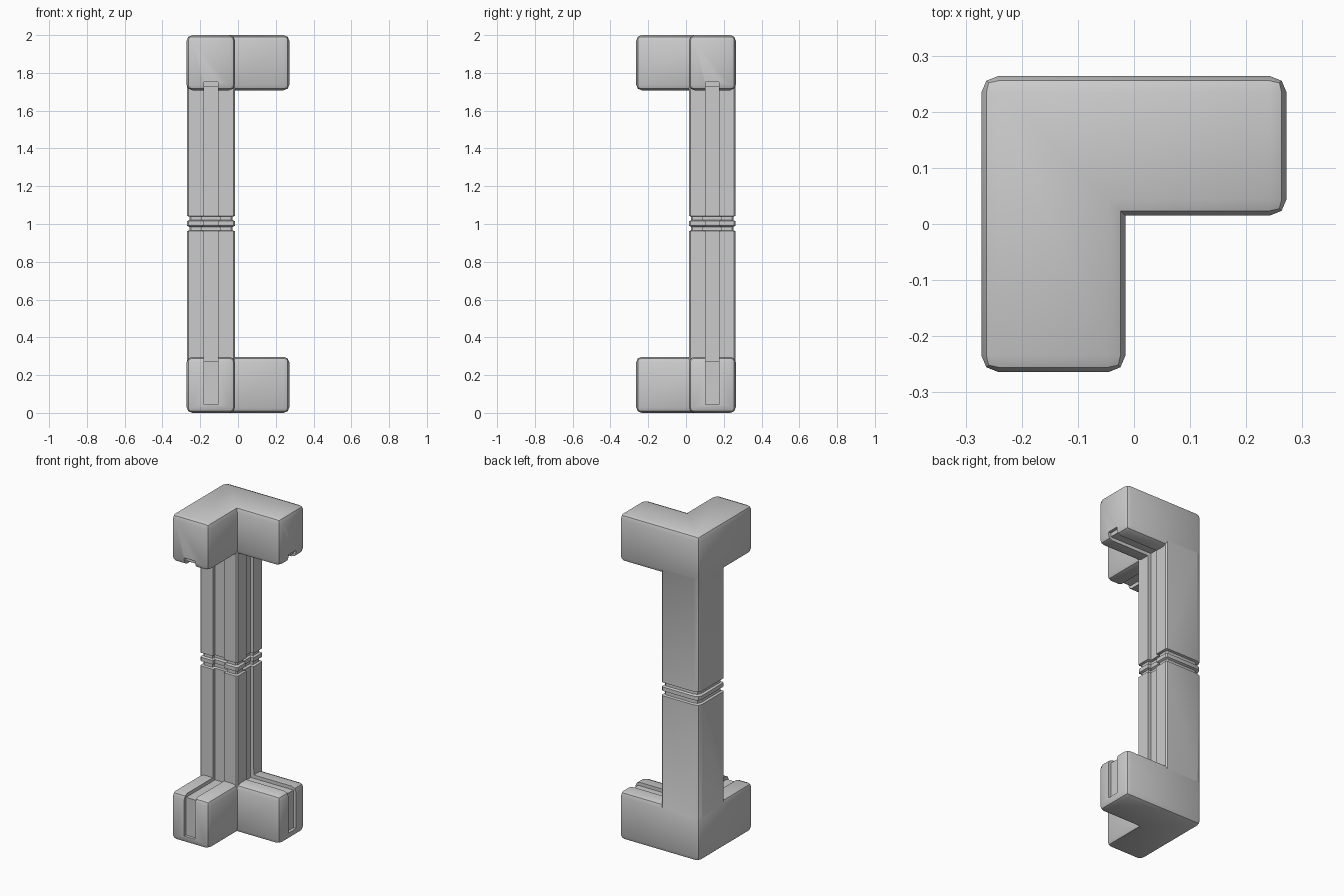
import bpy, bmesh
from mathutils import Vector

if "Cube" in bpy.data.objects:
    bpy.data.objects.remove(bpy.data.objects["Cube"])

SX, SY = 1.015, 0.985          # footprint is slightly wider than deep
R, C = 0.268, 0.015            # outer reach, inner corner
GC, GW, GD = -0.141, 0.036, 0.02   # groove centre, half width, depth


def loft(bm, rings):
    """Closed solid through rings of equal point count; returns its verts."""
    vs = [[bm.verts.new(p) for p in ring] for ring in rings]
    n = len(vs[0])
    bm.faces.new(vs[0])
    bm.faces.new(vs[-1])
    for a, b in zip(vs, vs[1:]):
        for i in range(n):
            j = (i + 1) % n
            bm.faces.new((a[i], a[j], b[j], b[i]))
    return [v for ring in vs for v in ring]


def finish(bm, name):
    bmesh.ops.recalc_face_normals(bm, faces=bm.faces)
    for v in bm.verts:
        v.co.x *= SX
        v.co.y *= SY
    me = bpy.data.meshes.new(name)
    bm.to_mesh(me)
    bm.free()
    ob = bpy.data.objects.new(name, me)
    bpy.context.collection.objects.link(ob)
    return ob


def cap(name, z0, z1):
    """L-shaped block with rounded convex edges."""
    pts = [(-R, -R), (-C, -R), (-C, C), (R, C), (R, R), (-R, R)]
    bm = bmesh.new()
    loft(bm, [[(x, y, z) for x, y in pts] for z in (z0, z1)])
    bmesh.ops.recalc_face_normals(bm, faces=bm.faces)
    bm.normal_update()
    edges = [e for e in bm.edges if e.calc_face_angle_signed() > 0.1]
    bmesh.ops.bevel(bm, geom=edges, offset=0.03, segments=2, profile=0.5,
                    affect='EDGES')
    return finish(bm, name)


def section(d, z):
    """Column outline inset by d, grooved on its front and right faces."""
    o, c = R - 0.001 - d, C + d
    w, g = GW + d, C + GD + d
    r, m, k = 0.03, 0.009, 0.008
    front = [(-o, c + k), (-o + k, c), (GC - w, c), (GC - w, g),
             (GC + w, g), (GC + w, c), (-c - k, c)]
    right = [(-y, -x) for x, y in reversed(front)]
    back = [(-o + r, o), (-o + m, o - m), (-o, o - r)]
    return [(x, y, z) for x, y in front + right + back]


# column with the ringed band at mid height
bm = bmesh.new()
steps = [(0.03, 0), (0.962, 0), (0.966, .013), (0.985, .013), (0.991, .001),
         (1.015, .001), (1.021, .013), (1.039, .013), (1.043, 0), (1.97, 0)]
loft(bm, [section(d, z) for z, d in steps])
frame = finish(bm, "corner_column")

# top and bottom L caps
caps = [cap("bottom_cap", 0.0, 0.297), cap("top_cap", 1.708, 2.0)]

# groove cutters that carry the column channels over the caps
bm = bmesh.new()
low = [(-.3, .045), (-.25, .045), (-.25, .276), (.036, .276), (.036, .33), (-.3, .33)]
high = [(-.3, 1.753), (-.25, 1.753), (-.25, 1.729), (.036, 1.729), (.036, 1.67), (-.3, 1.67)]
for prof in (low, high):
    for mirrored in (False, True):
        rings = [[(x, y, z) for y, z in prof]
                 for x in (GC - GW - .001, GC + GW + .001)]
        if mirrored:
            rings = [[(-y, -x, z) for x, y, z in ring] for ring in rings]
        loft(bm, rings)
cutter = finish(bm, "groove_cutter")
cutter.hide_render = True

# merge and cut
bpy.context.view_layer.objects.active = frame
frame.select_set(True)
for ob, op in [(c, 'UNION') for c in caps] + [(cutter, 'DIFFERENCE')]:
    mod = frame.modifiers.new(op.lower(), 'BOOLEAN')
    mod.object, mod.operation, mod.solver = ob, op, 'EXACT'
    bpy.ops.object.modifier_apply(modifier=mod.name)
    bpy.data.objects.remove(ob)
bpy.ops.object.shade_smooth_by_angle(angle=0.6)
